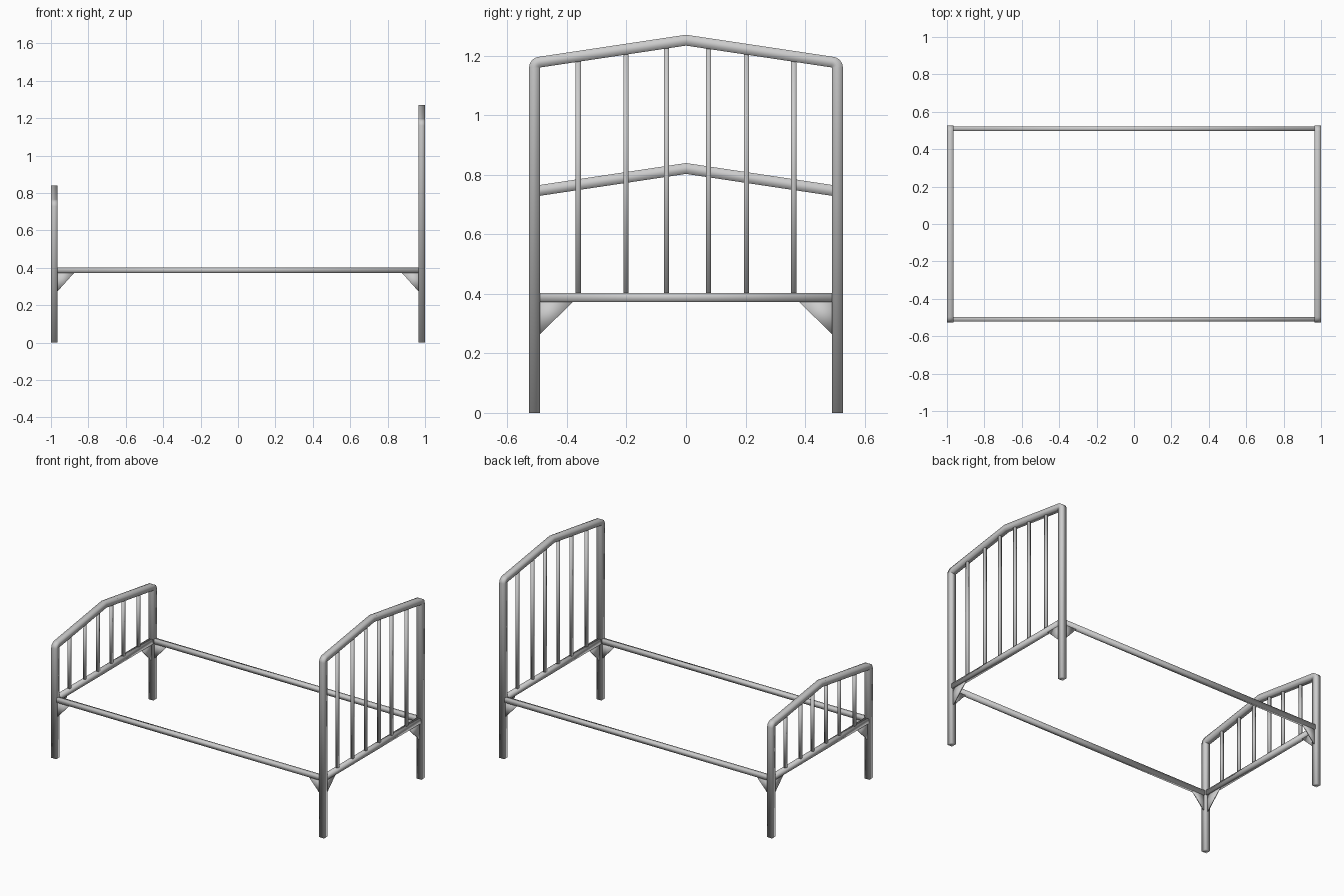
import bpy, bmesh, math
from mathutils import Vector

if "Cube" in bpy.data.objects:
    bpy.data.objects.remove(bpy.data.objects["Cube"])

PX, PY = 0.982, 0.509      # post centre lines
RAIL_Z = 0.388
SLOPE = 0.15
R = 0.018                  # half width of the frame bar


def make(name, verts, faces):
    """Mesh object with outward normals and soft shading."""
    me = bpy.data.meshes.new(name)
    me.from_pydata(verts, [], faces)
    bm = bmesh.new()
    bm.from_mesh(me)
    bmesh.ops.recalc_face_normals(bm, faces=bm.faces)
    for f in bm.faces:
        f.smooth = True
    bm.to_mesh(me)
    bm.free()
    ob = bpy.data.objects.new(name, me)
    bpy.context.collection.objects.link(ob)
    return ob


def bar(name, pts, side, hw, hd):
    """Four-sided bar along a planar path with mitred bends.
    side: plane normal, hw: half width in the plane, hd: half width across it."""
    pts, side = [Vector(p) for p in pts], Vector(side)
    segs = [(b - a).normalized() for a, b in zip(pts, pts[1:])]
    verts, faces = [], []
    for i, p in enumerate(pts):
        a, b = segs[max(i - 1, 0)], segs[min(i, len(segs) - 1)]
        n = side.cross(a + b).normalized()
        w = n * hw / math.cos(a.angle(b, 0) / 2)
        d = side * hd
        verts += [p + w + d, p - w + d, p - w - d, p + w - d]
    for i in range(len(pts) - 1):
        for k in range(4):
            j = (k + 1) % 4
            faces.append((4 * i + k, 4 * i + j, 4 * i + 4 + j, 4 * i + 4 + k))
    last = 4 * len(pts) - 4
    faces += [(3, 2, 1, 0), tuple(range(last, last + 4))]
    return make(name, verts, faces)


def plate(name, pts, normal, t=0.008):
    """Thin triangular plate."""
    n = Vector(normal) * t / 2
    v = [Vector(p) + n for p in pts] + [Vector(p) - n for p in pts]
    make(name, v, [(0, 1, 2), (5, 4, 3), (0, 3, 4, 1), (1, 4, 5, 2), (2, 5, 3, 0)])


def post_profile(apex):
    """(y, z) points from the floor, up the post and round the top corner."""
    r = R + 0.001
    cy = PY - r
    cz = apex - SLOPE * cy - r * math.hypot(1, SLOPE)
    turn = math.pi / 2 - math.atan(SLOPE)
    arc = [(cy + r * math.cos(turn * i / 6), cz + r * math.sin(turn * i / 6))
           for i in range(7)]
    return [(PY, 0)] + arc


def bed_end(name, x, apex):
    # Bent frame: both posts and the peaked top rail in one bar
    half = post_profile(apex)
    path = [(x, -y, z) for y, z in half] + [(x, 0, apex)]
    path += [(x, y, z) for y, z in reversed(half)]
    bar(name + "_frame", path, (1, 0, 0), R, R)
    # Lower cross rail
    bar(name + "_cross_rail", [(x, -PY, RAIL_Z), (x, PY, RAIL_Z)],
        (1, 0, 0), 0.0155, 0.0145)
    # Vertical spindles
    for i, y in enumerate((-0.362, -0.202, -0.065, 0.076, 0.203, 0.362)):
        bar(f"{name}_spindle_{i + 1}",
            [(x, y, RAIL_Z), (x, y, apex - SLOPE * abs(y))],
            (1, 0, 0), 0.0085, 0.0085)


bed_end("headboard", PX, 1.252)
bed_end("footboard", -PX, 0.821)

# Side rails
for s, n in ((-1, "front"), (1, "back")):
    bar(n + "_side_rail", [(-PX, s * PY, RAIL_Z), (PX, s * PY, RAIL_Z)],
        (0, 1, 0), 0.0148, 0.0128)

# Triangular corner braces under the rails
for sx in (-1, 1):
    for sy in (-1, 1):
        x, y = sx * PX, sy * PY
        top, low = 0.378, 0.255
        plate("side_brace", [(x, y, top), (x - sx * 0.11, y, top), (x, y, low)], (0, 1, 0))
        plate("end_brace", [(x, y, top), (x, y - sy * 0.135, top), (x, y, low - 0.008)], (1, 0, 0))
